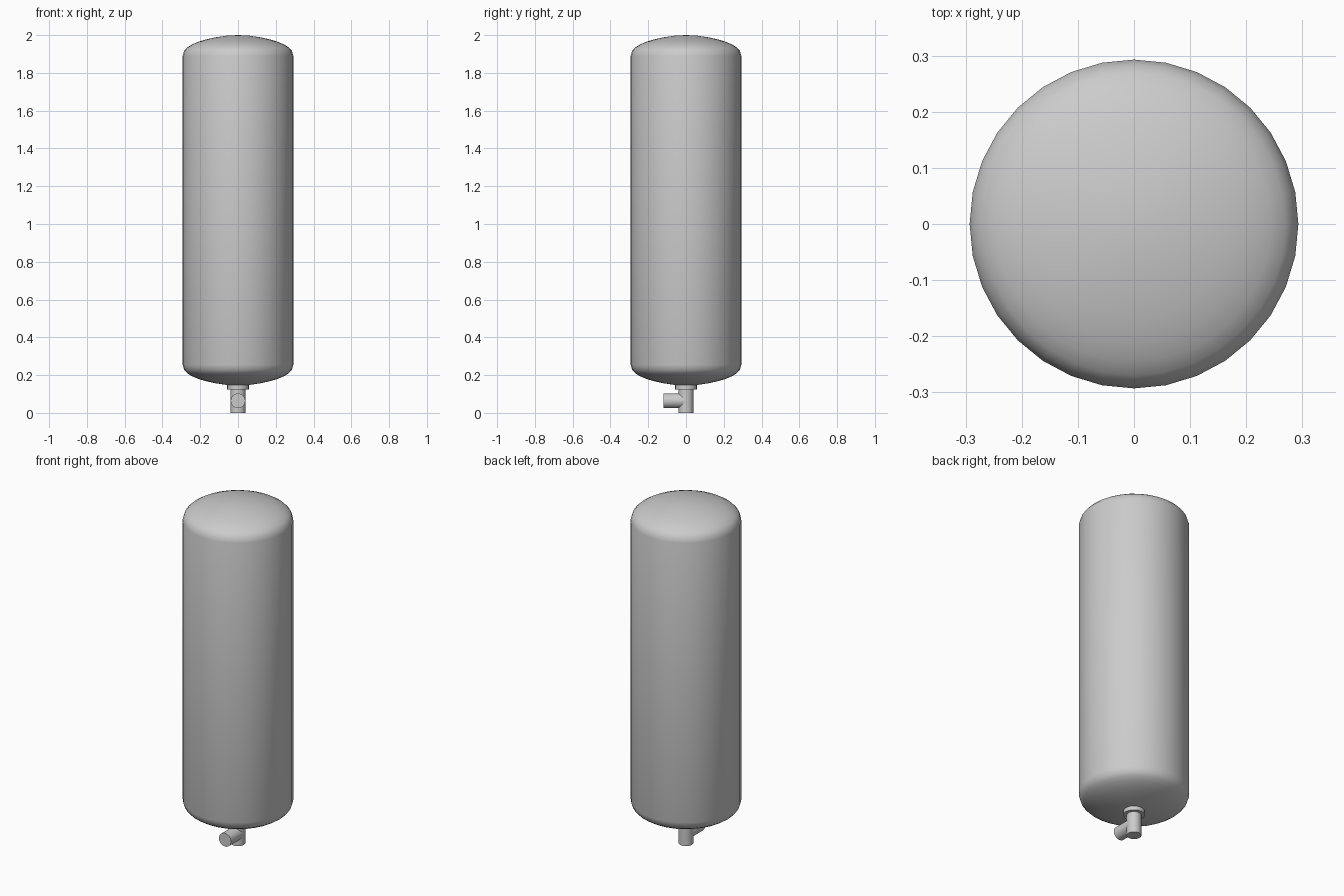
import bpy, math
from mathutils import Matrix

if "Cube" in bpy.data.objects:
    bpy.data.objects.remove(bpy.data.objects["Cube"])


def lathe(name, profile, sides, matrix=Matrix()):
    """Revolve (radius, height) points around z; zero radius makes a pole."""
    verts, rings, faces = [], [], []
    for r, z in profile:
        n = 1 if r == 0 else sides
        rings.append([len(verts) + i for i in range(n)])
        verts += [(r * math.cos(2 * math.pi * i / sides),
                   r * math.sin(2 * math.pi * i / sides), z) for i in range(n)]
    for a, b in zip(rings, rings[1:]):
        for i in range(sides):
            j = (i + 1) % sides
            quad = [a[i % len(a)], a[j % len(a)], b[j % len(b)], b[i % len(b)]]
            faces.append(list(dict.fromkeys(quad)))
    mesh = bpy.data.meshes.new(name)
    mesh.from_pydata(verts, [], faces)
    mesh.transform(matrix)
    mesh.update()
    obj = bpy.data.objects.new(name, mesh)
    bpy.context.collection.objects.link(obj)
    bpy.ops.object.select_all(action='DESELECT')
    obj.select_set(True)
    bpy.context.view_layer.objects.active = obj
    bpy.ops.object.shade_smooth_by_angle(angle=math.radians(40))
    return obj


# Tank: straight shell between two shallow domes (radius, depth from the tip)
dome = [(0, 0), (0.06, 0.003), (0.12, 0.012), (0.17, 0.023), (0.21, 0.035),
        (0.245, 0.05), (0.27, 0.066), (0.285, 0.083), (0.293, 0.11)]
bottom, top = 0.145, 2.0
tank = [(r, bottom + d) for r, d in dome] + [(r, top - d) for r, d in reversed(dome)]
lathe("tank", tank, 32)

# Collar under the tank
lathe("collar", [(0, 0.124), (0.057, 0.124), (0.057, 0.155), (0, 0.155)], 24)

# Tee fitting: vertical drain pipe and side outlet to the front
lathe("drain_pipe", [(0, 0), (0.039, 0), (0.039, 0.13), (0, 0.13)], 24)
lathe("side_outlet", [(0, 0), (0.039, 0), (0.039, 0.12), (0, 0.12)], 24,
      Matrix.Translation((0, 0, 0.064)) @ Matrix.Rotation(math.radians(90), 4, 'X'))
